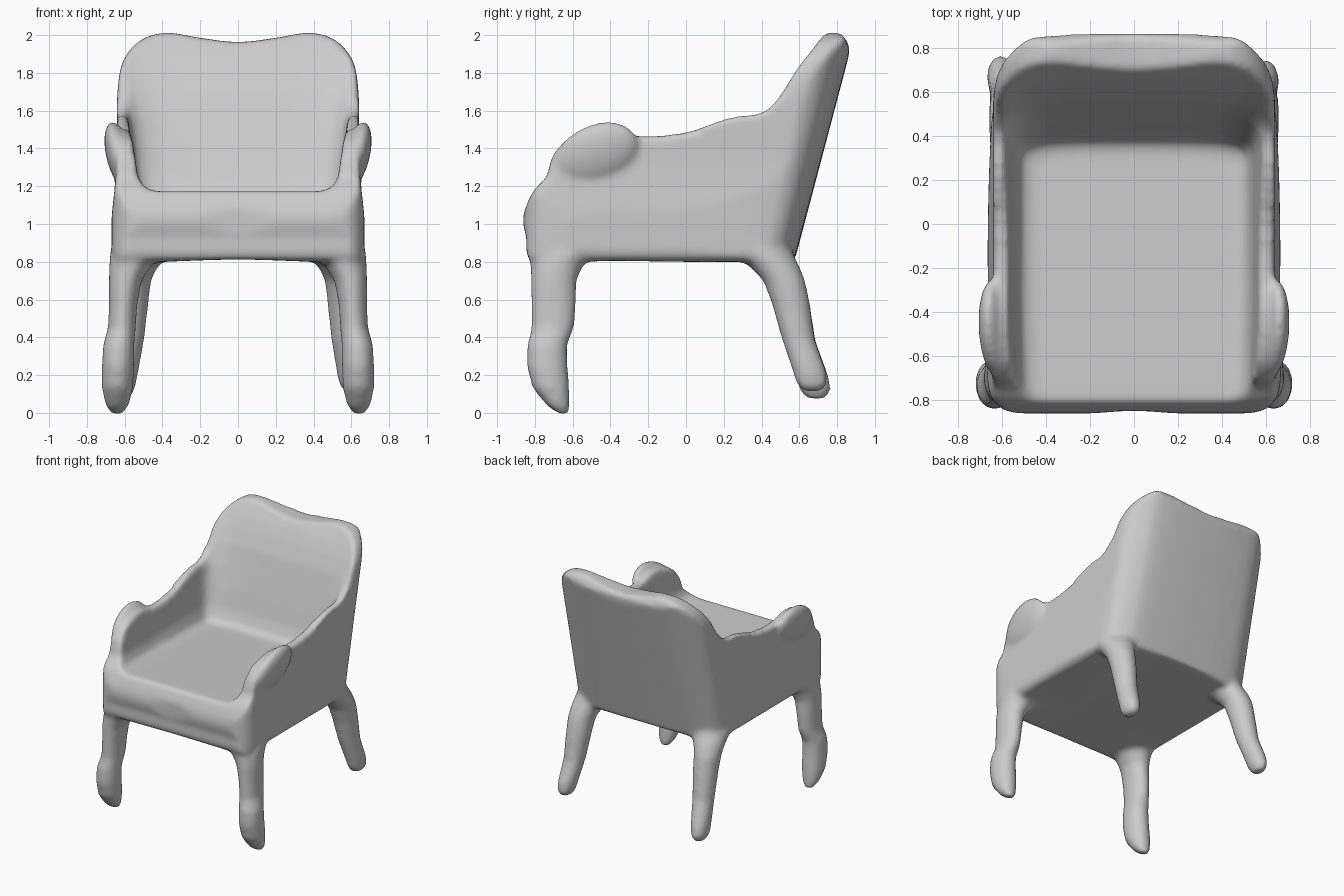
import bpy, bmesh, math
from mathutils import Vector

if "Cube" in bpy.data.objects:
    bpy.data.objects.remove(bpy.data.objects["Cube"])


def spline(pts, steps=5):
    """Closed smooth curve through a few 2D points."""
    out, n = [], len(pts)
    for i in range(n):
        a, b, c, d = (Vector(pts[(i + k) % n]) for k in (-1, 0, 1, 2))
        for s in range(steps):
            t = s / steps
            out.append(0.5 * (2 * b + (c - a) * t + (2 * a - 5 * b + 4 * c - d) * t * t
                              + (3 * b - a - 3 * c + d) * t ** 3))
    return out


def mirrored(half):
    """Close a half profile across the first coordinate."""
    return half + [(-x, y) for x, y in reversed(half) if x > 0]


def loft(name, rings):
    """Solid skinned through rings of 3D points."""
    bm = bmesh.new()
    vs = [[bm.verts.new(p) for p in r] for r in rings]
    n = len(vs[0])
    for a, b in zip(vs, vs[1:]):
        for i in range(n):
            bm.faces.new((a[i], a[(i + 1) % n], b[(i + 1) % n], b[i]))
    bm.faces.new(vs[0])
    bm.faces.new(vs[-1])
    bmesh.ops.triangulate(bm, faces=[f for f in bm.faces if len(f.verts) > 4])
    bmesh.ops.recalc_face_normals(bm, faces=bm.faces)
    me = bpy.data.meshes.new(name)
    bm.to_mesh(me)
    bm.free()
    ob = bpy.data.objects.new(name, me)
    bpy.context.collection.objects.link(ob)
    return ob


def apply_mod(ob, kind, **settings):
    m = ob.modifiers.new(kind.title(), kind)
    for k, v in settings.items():
        setattr(m, k, v)
    bpy.context.view_layer.objects.active = ob
    bpy.ops.object.modifier_apply(modifier=m.name)


def combine(ob, other, op):
    apply_mod(ob, 'BOOLEAN', object=other, operation=op, solver='EXACT')
    bpy.data.objects.remove(other)


# Body: side silhouette of seat, arms and backrest
side = [(-0.80, 0.80), (-0.845, 0.93), (-0.862, 1.04), (-0.81, 1.17), (-0.74, 1.25),
        (-0.70, 1.37), (-0.60, 1.46), (-0.42, 1.50), (-0.25, 1.465), (0.0, 1.485),
        (0.22, 1.56), (0.40, 1.59), (0.49, 1.67), (0.59, 1.83), (0.68, 1.97),
        (0.78, 2.03), (0.85, 1.97), (0.858, 1.87), (0.765, 1.50), (0.67, 1.15),
        (0.605, 0.87), (0.55, 0.80), (0.3, 0.80), (0.0, 0.80), (-0.4, 0.805)]
armchair = loft("armchair", [[(x, p.x, p.y) for p in spline(side)] for x in (-0.8, 0.8)])

# Front silhouette trims the sides and the wavy top of the backrest
front = [(0, 1.963), (0.2, 1.985), (0.38, 2.013), (0.52, 1.97), (0.61, 1.86), (0.638, 1.7),
         (0.64, 1.5), (0.64, 1.35), (0.652, 1.2), (0.672, 1.0), (0.668, 0.86), (0.60, 0.795),
         (0.4, 0.80), (0, 0.812)]
rings = [[(p.x, y, p.y) for p in spline(mirrored(front))] for y in (-1.2, 1.2)]
combine(armchair, loft("front_trim", rings), 'INTERSECT')

# Plan outline rounds the corners, leaning with the backrest
plan = spline(mirrored([(0, -0.85), (0.3, -0.87), (0.54, -0.86), (0.635, -0.81), (0.668, -0.7),
                        (0.665, -0.4), (0.665, 0.0), (0.655, 0.45), (0.635, 0.67), (0.55, 0.785),
                        (0.4, 0.845), (0, 0.865)]))
rings = [[(p.x, p.y + 0.26 * (z - 1.9) * max(0, p.y / 0.85), z) for p in plan]
         for z in (0.6, 2.2)]
combine(armchair, loft("plan_trim", rings), 'INTERSECT')

# Hollow above the seat: height, half width, back edge, corner depth
levels = [(1.168, 0.45, 0.33, 0.05), (1.19, 0.51, 0.375, 0.06), (1.25, 0.54, 0.415, 0.08),
          (1.4, 0.56, 0.46, 0.10), (1.55, 0.58, 0.51, 0.11), (1.7, 0.63, 0.56, 0.10),
          (1.82, 0.68, 0.615, 0.09), (1.9, 0.72, 0.66, 0.08), (2.0, 0.74, 0.73, 0.08),
          (2.2, 0.78, 0.92, 0.08)]
rings = []
for z, w, b, c in levels:
    half = [(0, b), (0.5 * w, b - 0.02 * c), (0.74 * w, b - 0.10 * c), (0.88 * w, b - 0.32 * c),
            (0.97 * w, b - 0.68 * c), (w, b - 1.2 * c), (w, -0.3), (w - 0.02, -1.1), (0, -1.1)]
    tilt = 0.03 if z < 1.2 else 0   # the seat falls slightly towards the back
    rings.append([(x, y, z - tilt * (y + 0.6)) for x, y in mirrored(half)])
combine(armchair, loft("cavity", rings), 'DIFFERENCE')

# Legs: sections are x, y, z, x radius, y radius
front_leg = [(0.64, -0.645, -0.008, 0.03, 0.025), (0.64, -0.675, 0.035, 0.062, 0.06),
             (0.638, -0.715, 0.13, 0.084, 0.098), (0.635, -0.735, 0.25, 0.086, 0.110),
             (0.632, -0.735, 0.36, 0.084, 0.107), (0.615, -0.705, 0.45, 0.074, 0.114),
             (0.608, -0.70, 0.58, 0.076, 0.120), (0.597, -0.70, 0.70, 0.088, 0.122),
             (0.57, -0.685, 0.78, 0.112, 0.14), (0.53, -0.65, 0.84, 0.15, 0.18),
             (0.49, -0.62, 0.90, 0.17, 0.2)]
back_leg = [(0.608, 0.690, 0.075, 0.035, 0.05), (0.608, 0.685, 0.12, 0.06, 0.085),
            (0.60, 0.665, 0.2, 0.07, 0.09), (0.577, 0.60, 0.38, 0.08, 0.088),
            (0.565, 0.555, 0.58, 0.092, 0.102), (0.56, 0.52, 0.70, 0.1, 0.112),
            (0.54, 0.465, 0.78, 0.12, 0.135), (0.51, 0.40, 0.84, 0.15, 0.17),
            (0.48, 0.36, 0.90, 0.17, 0.19)]
for leg_name, sections in (("front_leg", front_leg), ("back_leg", back_leg)):
    for s in (-1, 1):
        rings = []
        for x, y, z, rx, ry in sections:
            # the right back foot is a little shorter than the left
            k = max(0, 0.5 - z) / 0.45 if s > 0 and leg_name == "back_leg" else 0
            rings.append([(s * (x - 0.015 * k + rx * math.cos(a)),
                           y - 0.02 * k + ry * math.sin(a), z + 0.04 * k)
                          for a in (2 * math.pi * i / 20 for i in range(20))])
        combine(armchair, loft(leg_name, rings), 'UNION')

# Rounded knobs on the front ends of the arms
for s in (-1, 1):
    bpy.ops.mesh.primitive_uv_sphere_add(segments=24, ring_count=16, radius=1,
                                         location=(s * 0.634, -0.475, 1.37),
                                         rotation=(math.radians(25), s * math.radians(12), 0))
    knob = bpy.context.object
    knob.scale = (0.066, 0.235, 0.16)
    bpy.context.view_layer.update()
    combine(armchair, knob, 'UNION')

# Melt everything into one soft skin
apply_mod(armchair, 'REMESH', mode='VOXEL', voxel_size=0.016, use_smooth_shade=True)
apply_mod(armchair, 'SMOOTH', factor=0.5, iterations=14)
armchair.data.shade_smooth()
